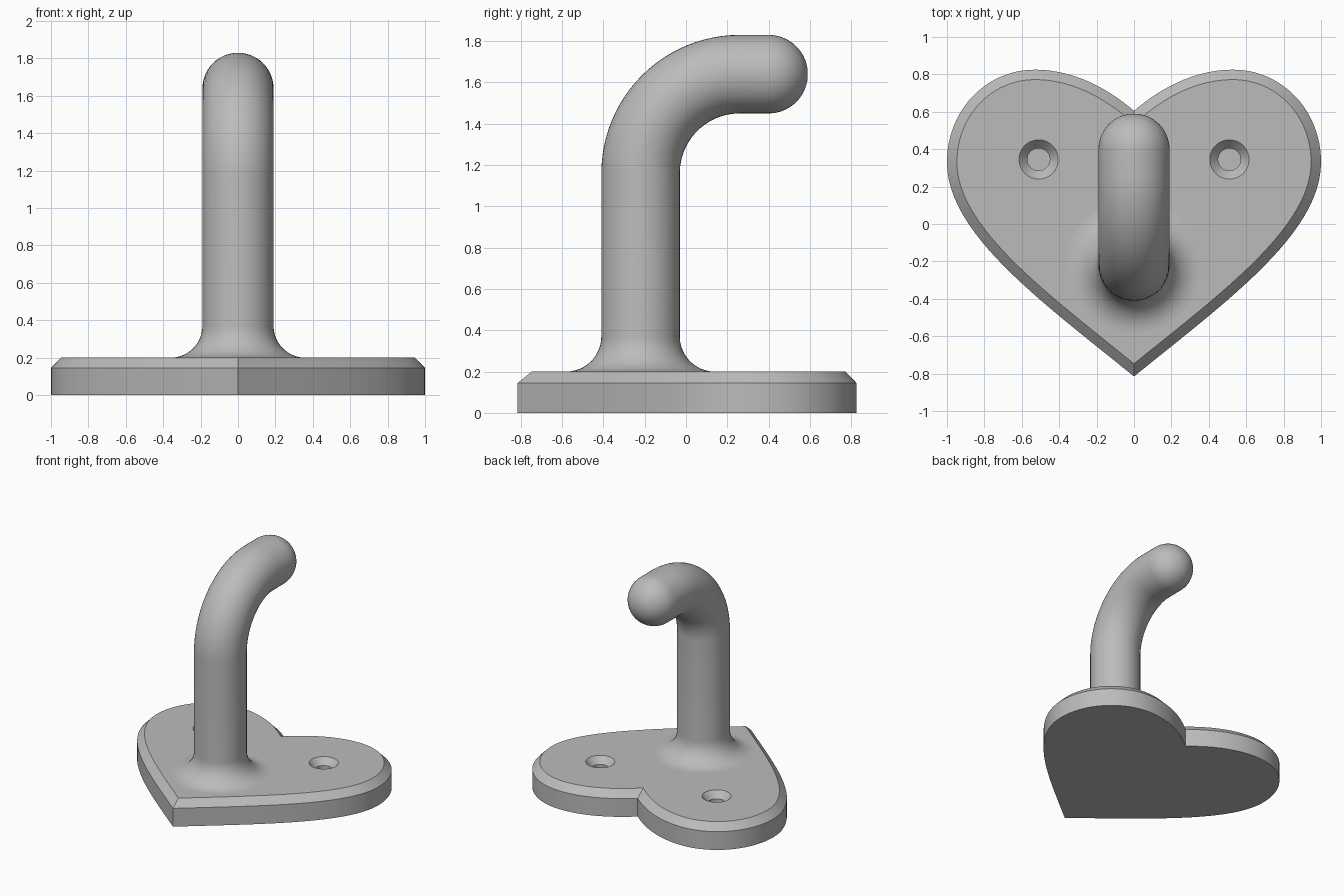
import bpy, bmesh, math
from mathutils import Vector
from mathutils.geometry import interpolate_bezier

if "Cube" in bpy.data.objects:
    bpy.data.objects.remove(bpy.data.objects["Cube"])

grey = bpy.data.materials.new("plain grey")
grey.use_nodes = True
colour = (0.5, 0.5, 0.5, 1)
grey.diffuse_color = colour
grey.node_tree.nodes["Principled BSDF"].inputs["Base Color"].default_value = colour


def loft(name, rings):
    """Skin a stack of closed rings and cap both ends."""
    bm = bmesh.new()
    loops = [[bm.verts.new(p) for p in ring] for ring in rings]
    n = len(loops[0])
    for a, b in zip(loops, loops[1:]):
        for i in range(n):
            j = (i + 1) % n
            bm.faces.new((a[i], a[j], b[j], b[i]))
    bm.faces.new(loops[0][::-1])
    bm.faces.new(loops[-1])
    bmesh.ops.recalc_face_normals(bm, faces=bm.faces)
    mesh = bpy.data.meshes.new(name)
    bm.to_mesh(mesh)
    bm.free()
    mesh.materials.append(grey)
    obj = bpy.data.objects.new(name, mesh)
    bpy.context.collection.objects.link(obj)
    return obj


def smooth(obj, degrees):
    bpy.ops.object.select_all(action="DESELECT")
    obj.select_set(True)
    bpy.context.view_layer.objects.active = obj
    bpy.ops.object.shade_smooth_by_angle(angle=math.radians(degrees))


def circle(x, y, z, r, n=48):
    return [(x + r * math.cos(t * math.tau / n), y + r * math.sin(t * math.tau / n), z)
            for t in range(n)]


def inset(points, d):
    """Mitred inward offset of an anticlockwise outline."""
    out = []
    for i, p in enumerate(points):
        e1 = (p - points[i - 1]).normalized()
        e2 = (points[(i + 1) % len(points)] - p).normalized()
        n1, n2 = Vector((-e1.y, e1.x)), Vector((-e2.y, e2.x))
        out.append(p + (n1 + n2) * d / (1 + n1.dot(n2)))
    return out


# Heart outline: one half from three curves, then mirrored
curves = [
    ((0, -0.815), (0.5, -0.41), (1, -0.05), (1, 0.33)),
    ((1, 0.33), (1, 0.61), (0.79, 0.825), (0.53, 0.825)),
    ((0.53, 0.825), (0.35, 0.825), (0.17, 0.75), (0, 0.605)),
]
half = []
for c in curves:
    half += [p.to_2d() for p in interpolate_bezier(*[Vector((*q, 0)) for q in c], 25)][:-1]
half.append(Vector((0, 0.605)))
outline = half + [Vector((-p.x, p.y)) for p in half[-2:0:-1]]

# Back plate with chamfered top edge
plate = loft("heart_plate", [[(p.x, p.y, z) for p in pts] for pts, z in (
    (outline, 0), (outline, 0.145), (inset(outline, 0.053), 0.2))])

# Blind countersunk screw holes
for side in (-1, 1):
    x, y = side * 0.51, 0.345
    cutter = loft("screw_hole_cutter", [circle(x, y, z, r) for z, r in (
        (0.1, 0.06), (0.15, 0.06), (0.2, 0.105), (0.25, 0.105))])
    cutter.hide_render = True
    mod = plate.modifiers.new("screw_hole", "BOOLEAN")
    mod.operation, mod.solver, mod.object = "DIFFERENCE", "EXACT", cutter
    bpy.context.view_layer.objects.active = plate
    bpy.ops.object.modifier_apply(modifier=mod.name)
    bpy.data.objects.remove(cutter)
smooth(plate, 25)

# Hook: stations of (y, z, lean from vertical, radius)
radius, bend, fillet, base_y, bend_z, tip_y = 0.19, 0.48, 0.17, -0.22, 1.16, 0.4
stations = [(base_y, 0.19, 0, radius + fillet)]
for i in range(13):
    a = i / 12 * math.pi / 2
    stations.append((base_y, 0.2 + fillet * (1 - math.cos(a)), 0,
                     radius + fillet * (1 - math.sin(a))))
for i in range(25):
    a = i / 24 * math.pi / 2
    stations.append((base_y + bend * (1 - math.cos(a)), bend_z + bend * math.sin(a), a, radius))
for i in range(16):
    a = i / 16 * math.pi / 2
    stations.append((tip_y + radius * math.sin(a), bend_z + bend, math.pi / 2,
                     radius * math.cos(a)))
rings = [[(x, y + v * math.cos(a), z - v * math.sin(a)) for x, v, _ in circle(0, 0, 0, r)]
         for y, z, a, r in stations]
hook = loft("hook", rings)
smooth(hook, 40)
